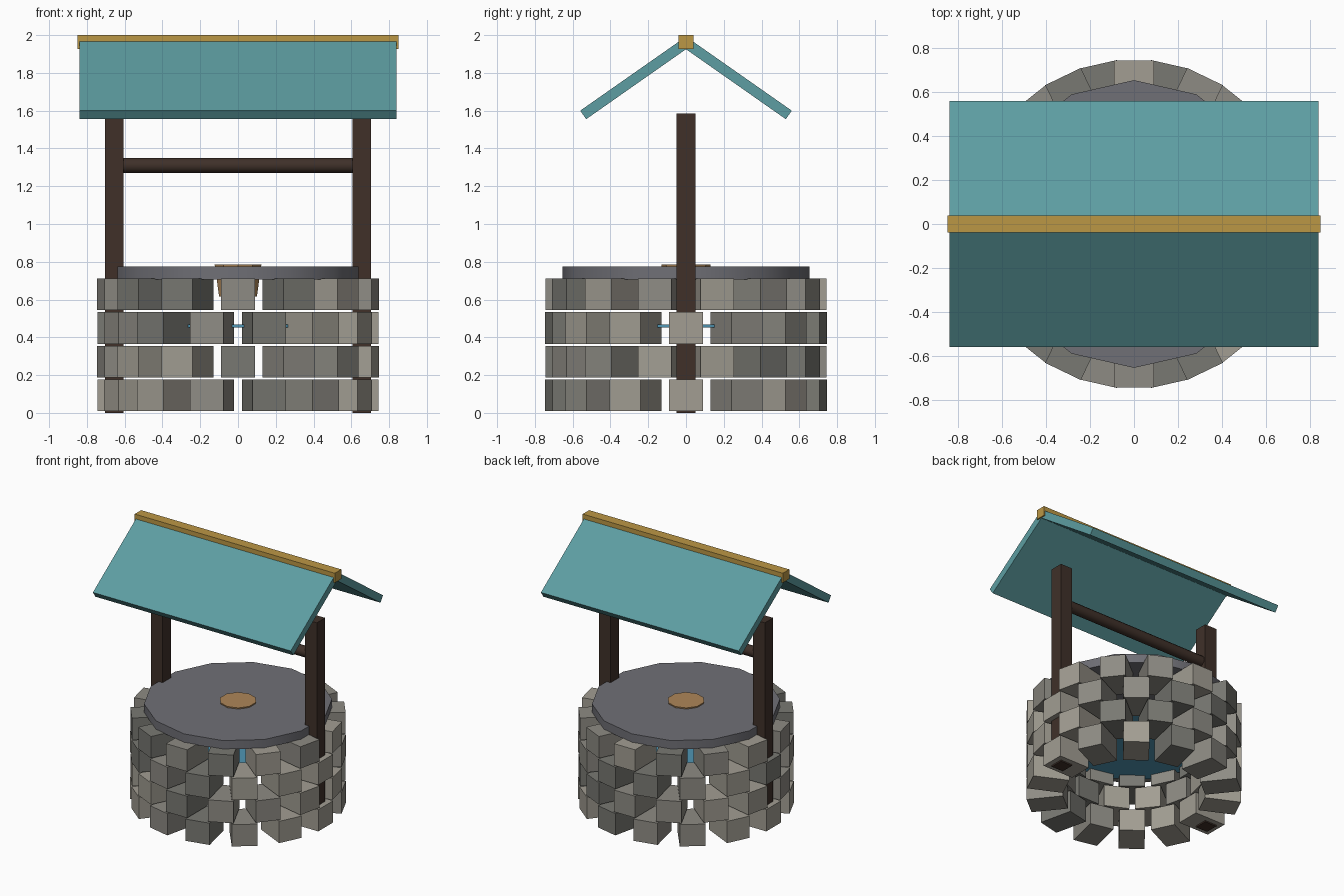
import bpy, math, random
from mathutils import Matrix

if "Cube" in bpy.data.objects:
    bpy.data.objects.remove(bpy.data.objects["Cube"])

random.seed(4)

def mat(name, r, g, b):
    m = bpy.data.materials.new(name)
    m.diffuse_color = (r, g, b, 1)
    m.use_nodes = True
    m.node_tree.nodes["Principled BSDF"].inputs["Base Color"].default_value = m.diffuse_color
    return m

stone_mats = [mat("stone_light", .36, .34, .29), mat("stone_mid", .27, .26, .23),
              mat("stone_dark", .19, .19, .17)]
slate = mat("slate", .16, .16, .18)
wood = mat("dark_wood", .05, .03, .022)
bucket_wood = mat("bucket_wood", .42, .24, .10)
teal = mat("teal", .11, .34, .36)
gold = mat("gold", .50, .31, .06)
blue = mat("water", .08, .30, .45)

def box(name, size, matrix, material):
    bpy.ops.mesh.primitive_cube_add(size=1)
    o = bpy.context.object
    o.name = name
    o.data.transform(Matrix.Diagonal((*size, 1)))
    o.matrix_world = matrix
    o.data.materials.append(material)
    return o

def drum(name, r_bottom, r_top, z0, z1, sides, material):
    bpy.ops.mesh.primitive_cone_add(vertices=sides, radius1=r_bottom, radius2=r_top,
                                    depth=z1 - z0, location=(0, 0, (z0 + z1) / 2))
    o = bpy.context.object
    o.name = name
    o.data.materials.append(material)
    return o

# Four staggered courses of separate stone blocks
N, R_IN, R_OUT = 14, 0.487, 0.745
for row in range(4):
    z = 0.0935 + row * 0.178
    for i in range(N):
        a = 2 * math.pi * (i + 0.5 * (row % 2)) / N
        m = (Matrix.Rotation(a, 4, 'Z') @
             Matrix.Translation(((R_IN + R_OUT) / 2, 0, z)))
        box(f"stone_{row}_{i}", (R_OUT - R_IN, 0.18, 0.167), m,
            random.choice(stone_mats))

# Cover slab and water
for args in (("cover_slab", .655, .655, .707, .775, 14, slate),
             ("water", .55, .55, .452, .469, 14, blue)):
    drum(*args)
    bpy.ops.object.shade_smooth_by_angle(angle=math.radians(40))

# Bucket
drum("bucket", .105, .13, .615, .785, 10, bucket_wood)

# Posts and crossbar
for s, side in ((-1, "left"), (1, "right")):
    box(f"{side}_post", (.1, .1, 1.585), Matrix.Translation((s * .655, 0, .7925)), wood)
bar = drum("crossbar", .04, .04, -.62, .62, 12, wood)
bar.rotation_euler = (0, math.pi / 2, 0)
bar.location = (0, 0, 1.31)
bpy.ops.object.shade_smooth_by_angle(angle=math.radians(40))

# Roof panels and ridge beam
for s, side in ((-1, "front"), (1, "back")):
    m = (Matrix.Translation((0, s * .278, 1.764)) @
         Matrix.Rotation(-s * math.radians(35), 4, 'X'))
    box(f"{side}_roof_panel", (1.68, .65, .055), m, teal)
box("ridge_beam", (1.70, .078, .073), Matrix.Translation((0, 0, 1.9635)), gold)
